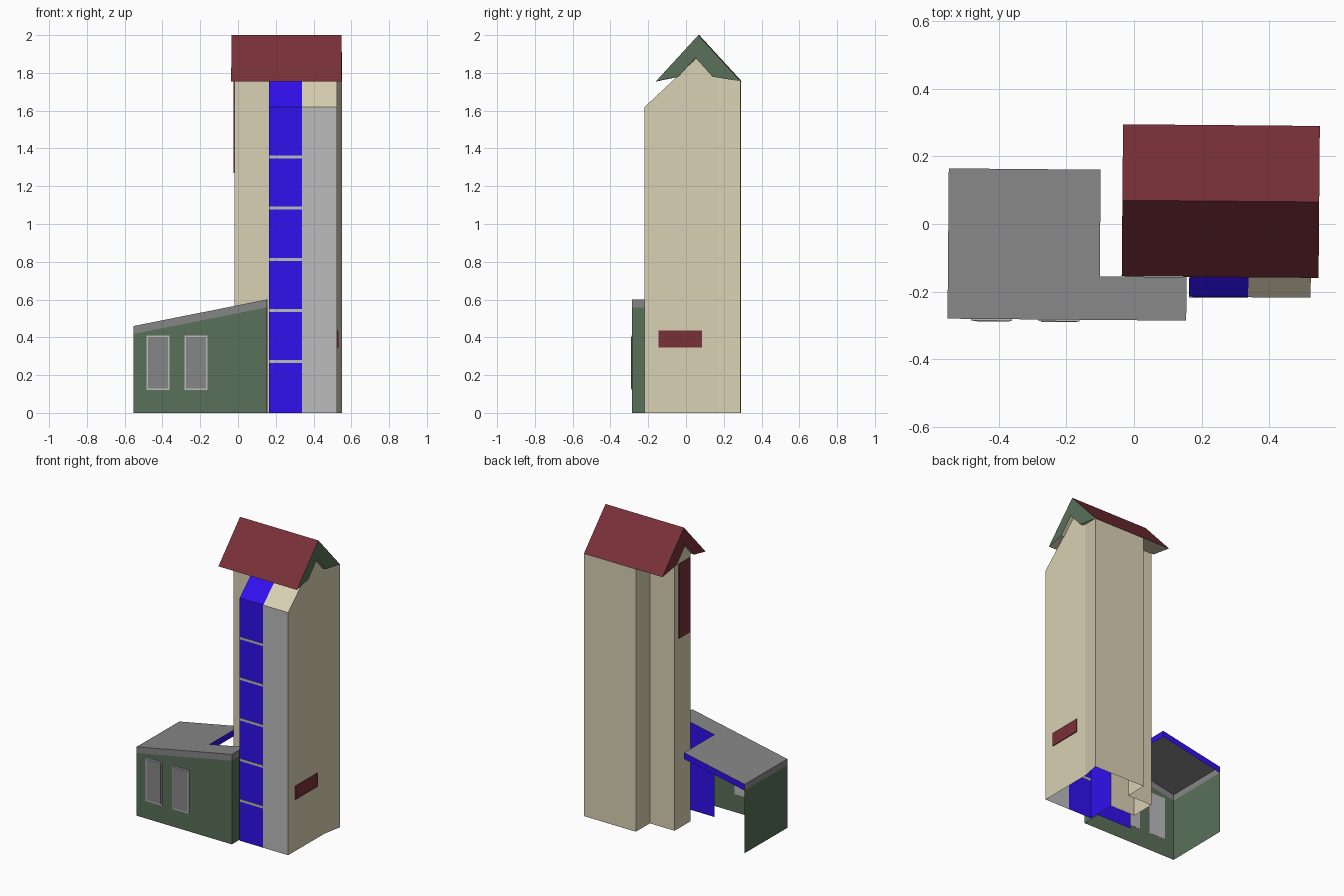
import bpy, bmesh
from mathutils import Vector

if "Cube" in bpy.data.objects:
    bpy.data.objects.remove(bpy.data.objects["Cube"])

TURN = -0.0085  # the whole model sits slightly turned


def material(name, r, g, b):
    m = bpy.data.materials.new(name)
    m.diffuse_color = (r, g, b, 1)
    m.use_nodes = True
    m.node_tree.nodes["Principled BSDF"].inputs["Base Color"].default_value = m.diffuse_color
    return m


CREAM = material("cream", 0.70, 0.64, 0.46)
BLUE = material("blue", 0.03, 0.005, 0.85)
GREEN = material("green", 0.10, 0.16, 0.10)
RED = material("red", 0.19, 0.03, 0.04)
LIGHT = material("light_grey", 0.50, 0.50, 0.50)
GREY = material("grey", 0.24, 0.24, 0.24)
MATS = [CREAM, BLUE, GREEN, RED, LIGHT, GREY]


def finish(name, bm):
    me = bpy.data.meshes.new(name)
    bm.to_mesh(me)
    bm.free()
    for m in MATS:
        me.materials.append(m)
    ob = bpy.data.objects.new(name, me)
    ob.rotation_euler.z = TURN
    bpy.context.collection.objects.link(ob)
    return ob


def face(bm, pts, mat):
    f = bm.faces.new([bm.verts.new(p) for p in pts])
    f.material_index = MATS.index(mat)
    return f


def wall(bm, a, b, lo, hi, mat):
    """Upright quad over plan edge a-b; lo and hi give z at each end."""
    face(bm, [(*a, lo[0]), (*b, lo[1]), (*b, hi[1]), (*a, hi[0])], mat)


def box(name, x, y, z, mat):
    bm = bmesh.new()
    bmesh.ops.create_cube(bm, size=1)
    for v in bm.verts:
        v.co = Vector(r[0] if c < 0 else r[1] for r, c in zip((x, y, z), v.co))
    for f in bm.faces:
        f.material_index = MATS.index(mat)
    return finish(name, bm)


# Tower walls: open shell, stepped at the back left, splayed at the back right
plan = [(0.165, -0.214), (0.34, -0.214), (0.525, -0.214), (0.525, 0.17), (0.548, 0.292),
        (0.165, 0.292), (0.165, 0.145), (-0.018, 0.145), (-0.018, -0.02), (0.165, -0.02)]
wall_mats = {0: BLUE, 1: LIGHT, 9: BLUE}
bm = bmesh.new()
for i, a in enumerate(plan):
    wall(bm, a, plan[(i + 1) % len(plan)], (0, 0), (2, 2), wall_mats.get(i, CREAM))
bmesh.ops.remove_doubles(bm, verts=bm.verts, dist=1e-5)
# Trim the wall tops to the front slope and to the inside of the roof
SLOPE = 0.94
for co, no in (((0, -0.214, 1.62), (0, -SLOPE, 1)), ((0, 0.292, 1.757), (0, 1, 1))):
    bmesh.ops.bisect_plane(bm, geom=bm.verts[:] + bm.edges[:] + bm.faces[:],
                           plane_co=co, plane_no=no, clear_outer=True)
finish("tower_walls", bm)

# Sloped top of the front bay
bm = bmesh.new()
top = 1.62 + SLOPE * 0.234
for x0, x1, m in ((0.165, 0.34, BLUE), (0.34, 0.525, CREAM)):
    face(bm, [(x0, -0.214, 1.62), (x1, -0.214, 1.62), (x1, 0.02, top), (x0, 0.02, top)], m)
finish("bay_slope", bm)

# Gabled roof: thick chevron profile swept along x
profile = [(-0.155, 1.755), (0.07, 2.0), (0.295, 1.755), (0.145, 1.78), (0.055, 1.88), (-0.035, 1.78)]
x0, x1 = -0.035, 0.548
bm = bmesh.new()
for i, (y, z) in enumerate(profile):
    y2, z2 = profile[(i + 1) % 6]
    face(bm, [(x0, y, z), (x1, y, z), (x1, y2, z2), (x0, y2, z2)], RED if i < 2 else CREAM)
face(bm, [(x0, y, z) for y, z in profile], RED)
face(bm, [(x1, y, z) for y, z in profile], GREEN)
bmesh.ops.remove_doubles(bm, verts=bm.verts, dist=1e-5)
bmesh.ops.recalc_face_normals(bm, faces=bm.faces)
finish("tower_roof", bm)

# Glazing bars on the blue strip
for i in range(1, 6):
    z = 0.271 * i
    box(f"glazing_bar_{i}", (0.165, 0.34), (-0.217, -0.213), (z - 0.008, z + 0.008), LIGHT)

# Red panels on the right and left tower sides
box("right_panel", (0.52, 0.531), (-0.14, 0.09), (0.345, 0.435), RED)
box("left_panel", (-0.025, -0.015), (-0.01, 0.104), (1.27, 1.765), RED)


# Annex: L-shaped sloping roof with edge bands, walls open at the back
def roof_z(x):
    return 0.46 + (x + 0.55) * 0.199


outline = [(-0.55, -0.285), (0.157, -0.285), (0.157, -0.156), (-0.10, -0.156), (-0.10, 0.16), (-0.55, 0.16)]
walls = {0: GREEN, 1: GREEN, 2: BLUE, 5: GREEN}
bands = {2: BLUE, 3: BLUE, 4: BLUE}
bm_roof, bm_walls = bmesh.new(), bmesh.new()
face(bm_roof, [(x, y, roof_z(x)) for x, y in outline], GREY)
for i, a in enumerate(outline):
    b = outline[(i + 1) % 6]
    hi = (roof_z(a[0]), roof_z(b[0]))
    lo = (hi[0] - 0.042, hi[1] - 0.042)
    wall(bm_roof, a, b, lo, hi, bands.get(i, GREY))
    if i in walls:
        wall(bm_walls, a, b, (0, 0), lo, walls[i])
finish("annex_roof", bm_roof)
finish("annex_walls", bm_walls)

# Annex windows
for i, x in enumerate((-0.42, -0.22)):
    box(f"window_frame_{i}", (x - 0.061, x + 0.061), (-0.290, -0.284), (0.12, 0.41), LIGHT)
    box(f"window_pane_{i}", (x - 0.053, x + 0.053), (-0.292, -0.286), (0.128, 0.402), GREY)
